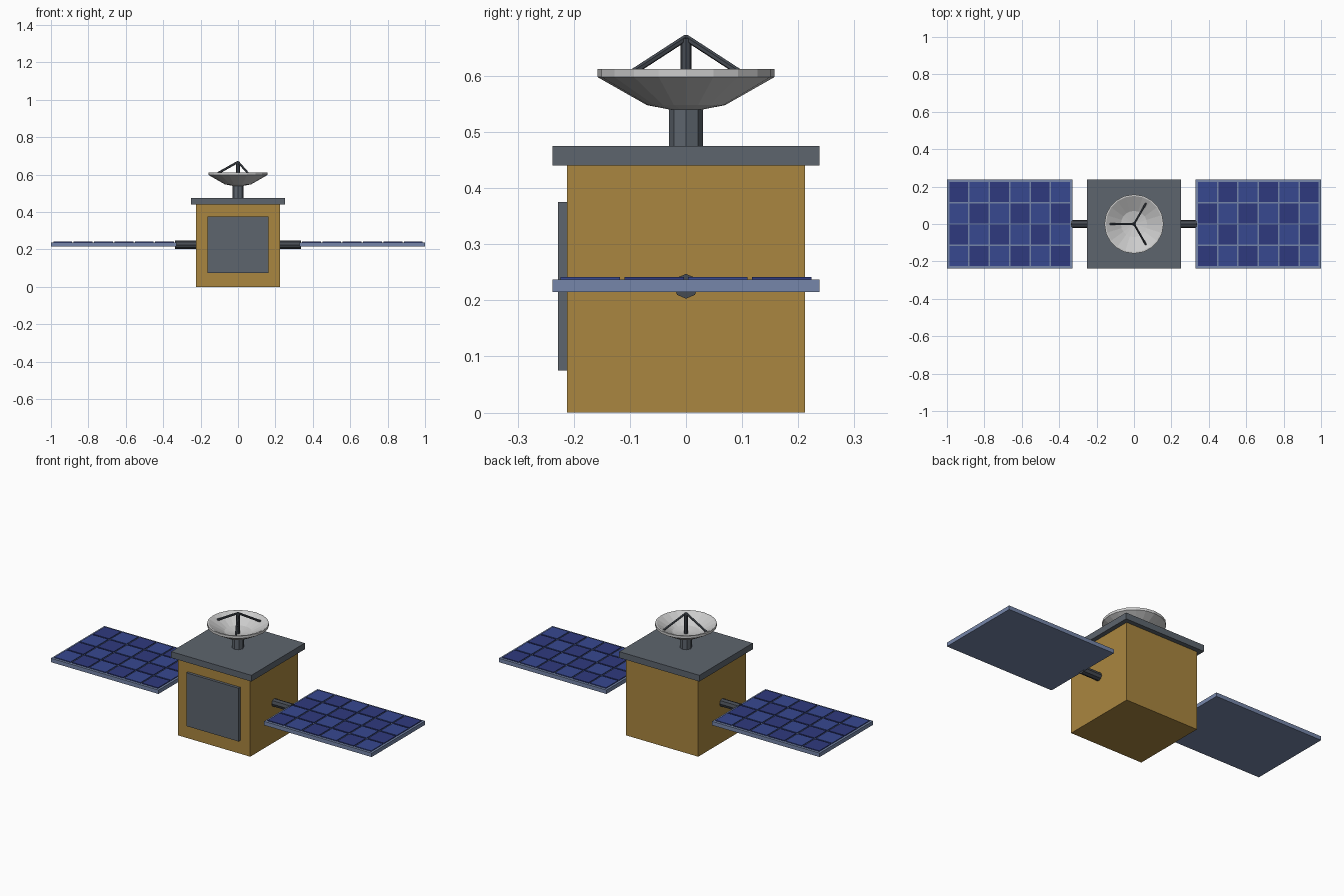
import bpy, bmesh, math
from mathutils import Vector

if "Cube" in bpy.data.objects:
    bpy.data.objects.remove(bpy.data.objects["Cube"])


def material(name, rgb):
    m = bpy.data.materials.new(name)
    m.diffuse_color = (*rgb, 1)
    m.use_nodes = True
    m.node_tree.nodes["Principled BSDF"].inputs["Base Color"].default_value = m.diffuse_color
    return m


GOLD = material("gold_foil", (0.40, 0.24, 0.05))
SLATE = material("slate", (0.11, 0.13, 0.155))
DARK = material("dark_metal", (0.06, 0.07, 0.085))
FRAME = material("panel_frame", (0.18, 0.24, 0.40))
CELL_A = material("cell_dark", (0.028, 0.042, 0.21))
CELL_B = material("cell_light", (0.038, 0.065, 0.28))


def finish(name, bm, *mats):
    bmesh.ops.recalc_face_normals(bm, faces=bm.faces)
    me = bpy.data.meshes.new(name)
    bm.to_mesh(me)
    bm.free()
    for m in mats:
        me.materials.append(m)
    ob = bpy.data.objects.new(name, me)
    bpy.context.collection.objects.link(ob)
    return ob


def add_box(bm, lo, hi, slot=0):
    lo, hi = Vector(lo), Vector(hi)
    verts = bmesh.ops.create_cube(bm, size=1)["verts"]
    for v in verts:
        v.co = (lo + hi) / 2 + v.co * (hi - lo)
    for f in {f for v in verts for f in v.link_faces}:
        f.material_index = slot


def box(name, lo, hi, mat):
    bm = bmesh.new()
    add_box(bm, lo, hi)
    return finish(name, bm, mat)


def rod(name, a, b, r, sides, mat):
    a, b = Vector(a), Vector(b)
    bm = bmesh.new()
    bmesh.ops.create_cone(bm, cap_ends=True, segments=sides, radius1=r, radius2=r,
                          depth=(b - a).length)
    ob = finish(name, bm, mat)
    ob.location = (a + b) / 2
    ob.rotation_euler = (b - a).to_track_quat("Z", "Y").to_euler()
    return ob


# Body, top deck and front hatch
box("body", (-0.225, -0.2125, 0), (0.225, 0.2125, 0.442), GOLD)
box("top_deck", (-0.25, -0.238, 0.44), (0.25, 0.238, 0.475), SLATE)
box("front_hatch", (-0.163, -0.228, 0.075), (0.163, -0.205, 0.375), SLATE)

# Solar wings: arm, frame and a 6 x 4 grid of cells on each side
PX, PY, GAP = 0.109, 0.114, 0.004
for side, s in (("left", -1), ("right", 1)):
    rod(side + "_arm", (s * 0.21, 0, 0.225), (s * 0.337, 0, 0.225), 0.022, 8, DARK)
    x0, x1 = sorted((s * 0.329, s * 1.0))
    box(side + "_panel_frame", (x0, -0.238, 0.215), (x1, 0.238, 0.237), FRAME)
    bm = bmesh.new()
    for i in range(6):
        for j in range(4):
            cx = s * (0.6645 + (i - 2.5) * PX)
            cy = (j - 1.5) * PY
            hx, hy = PX / 2 - GAP, PY / 2 - GAP
            add_box(bm, (cx - hx, cy - hy, 0.234), (cx + hx, cy + hy, 0.2415), (i + j) % 2)
    finish(side + "_solar_cells", bm, CELL_A, CELL_B)

# Antenna mast
rod("antenna_mast", (0, 0, 0.47), (0, 0, 0.545), 0.03, 8, SLATE)

# Dish: closed profile spun around z
profile = [(0, 0.54), (0.03, 0.54), (0.07, 0.548), (0.158, 0.598), (0.158, 0.612),
           (0.15, 0.612), (0.07, 0.566), (0, 0.553)]
bm = bmesh.new()
vs = [bm.verts.new((r, 0, z)) for r, z in profile]
edges = [bm.edges.new(p) for p in zip(vs, vs[1:])]
bmesh.ops.spin(bm, geom=vs + edges, cent=(0, 0, 0), axis=(0, 0, 1),
               angle=math.tau, steps=20)
bmesh.ops.remove_doubles(bm, verts=bm.verts, dist=1e-4)
finish("dish", bm)

# Feed post and three struts meeting at its tip
rod("feed_post", (0, 0, 0.55), (0, 0, 0.667), 0.01, 8, DARK)
for k, deg in enumerate((60, 180, 300)):
    a = math.radians(deg)
    rod(f"feed_strut_{k + 1}", (0.13 * math.cos(a), 0.13 * math.sin(a), 0.595),
        (0, 0, 0.668), 0.006, 6, DARK)
